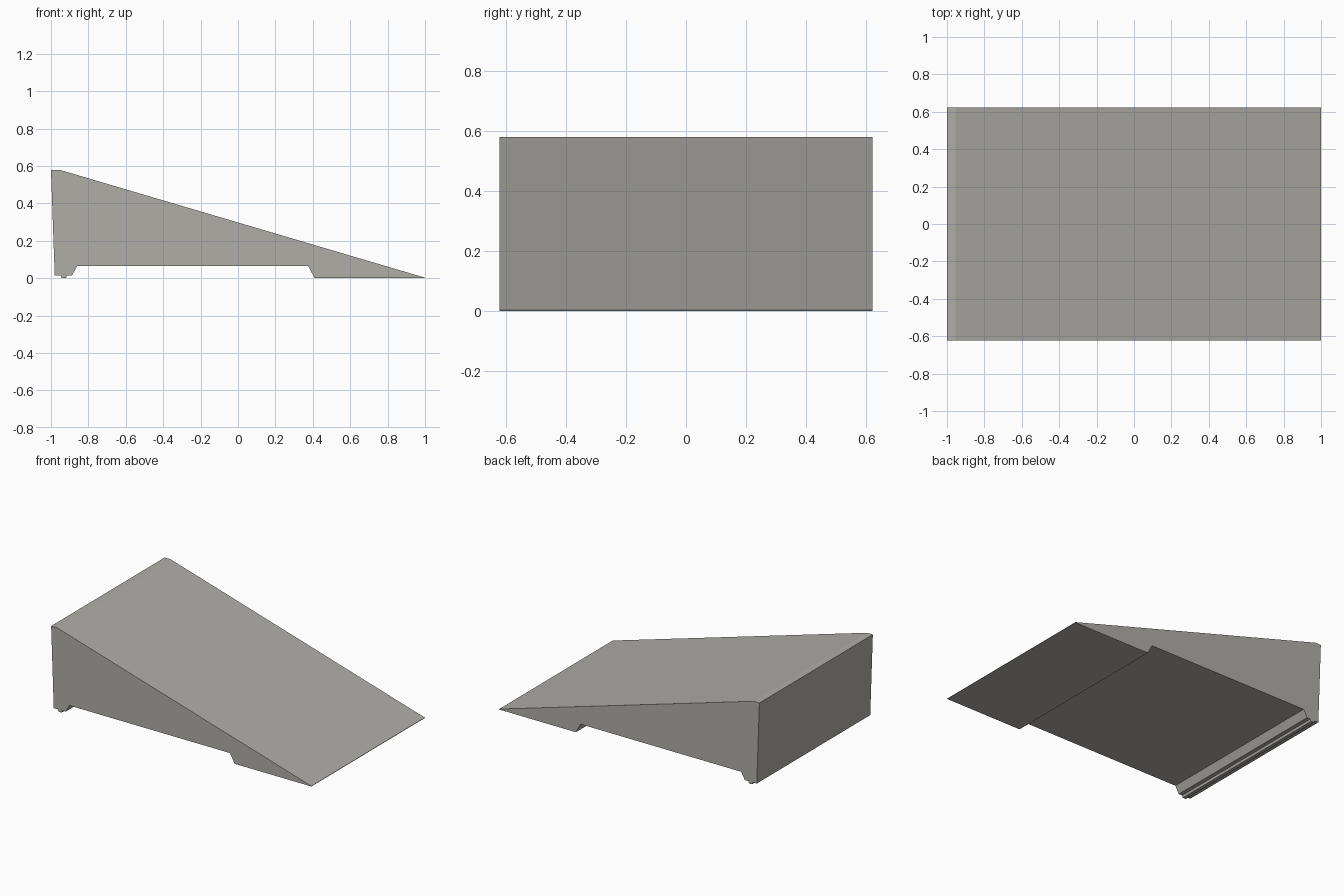
import bpy
import bmesh

cube = bpy.data.objects.get("Cube")
if cube:
    bpy.data.objects.remove(cube, do_unlink=True)

HALF_WIDTH = 0.623

# Warm grey body colour
grey = bpy.data.materials.new("warm_grey")
grey.use_nodes = True
colour = (0.43, 0.42, 0.39, 1)
grey.diffuse_color = colour
grey.node_tree.nodes["Principled BSDF"].inputs["Base Color"].default_value = colour

# Side profile (x, z): slope, toe pad, raised underside, heel with small rib
profile = [
    (-1, 0.58), (-0.955, 0.58), (1, 0.003),
    (1, 0), (0.41, 0), (0.375, 0.065),
    (-0.86, 0.065), (-0.888, 0.015), (-0.915, 0.015),
    (-0.92, 0), (-0.943, 0), (-0.948, 0.015), (-0.98, 0.015),
]


def extrude_profile(name, points, half_width, material):
    """Extrude an x-z outline along y into a closed solid."""
    bm = bmesh.new()
    outline = bm.faces.new([bm.verts.new((x, -half_width, z)) for x, z in points])
    result = bmesh.ops.extrude_face_region(bm, geom=[outline], use_keep_orig=True)
    moved = [v for v in result["geom"] if isinstance(v, bmesh.types.BMVert)]
    bmesh.ops.translate(bm, verts=moved, vec=(0, 2 * half_width, 0))
    bmesh.ops.recalc_face_normals(bm, faces=bm.faces)
    mesh = bpy.data.meshes.new(name)
    bm.to_mesh(mesh)
    bm.free()
    mesh.materials.append(material)
    obj = bpy.data.objects.new(name, mesh)
    bpy.context.collection.objects.link(obj)
    return obj


extrude_profile("wedge_ramp", profile, HALF_WIDTH, grey)
